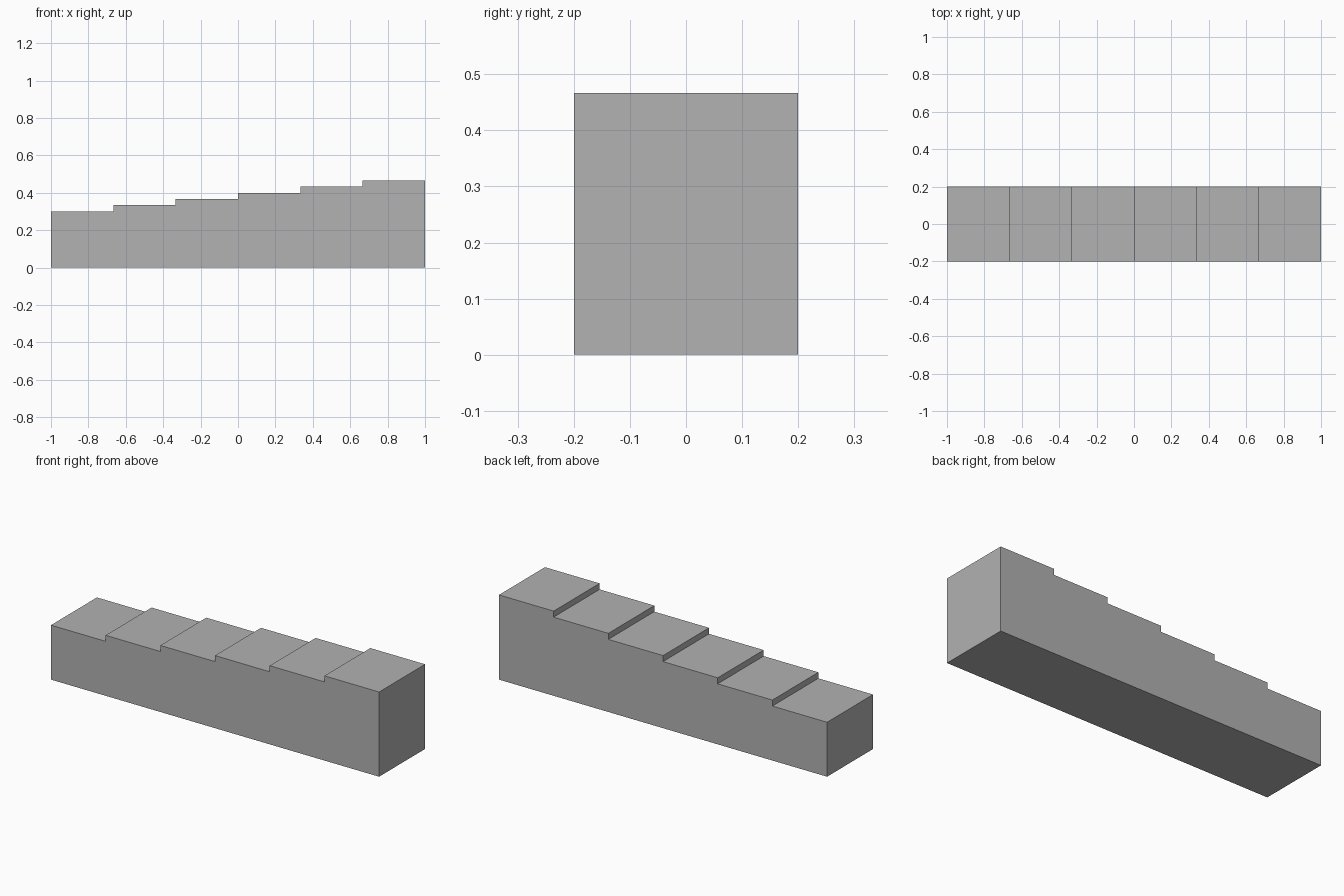
import bpy
import bmesh

cube = bpy.data.objects.get("Cube")
if cube:
    bpy.data.objects.remove(cube, do_unlink=True)

STEPS = 6
LENGTH, DEPTH = 2.0, 0.4
BASE_HEIGHT, RISE = 0.3, 1 / 30
TREAD = LENGTH / STEPS

# Plain grey material
grey = bpy.data.materials.new("plain_grey")
grey.use_nodes = True
colour = (0.445, 0.445, 0.445, 1)
grey.diffuse_color = colour
grey.node_tree.nodes["Principled BSDF"].inputs["Base Color"].default_value = colour

# Stepped side profile, rising toward +x
profile = [(LENGTH / 2, 0), (-LENGTH / 2, 0)]
for i in range(STEPS):
    x = -LENGTH / 2 + i * TREAD
    z = BASE_HEIGHT + i * RISE
    profile += [(x, z), (x + TREAD, z)]

# Extrude the profile through the depth into one solid block
bm = bmesh.new()
side = bm.faces.new([bm.verts.new((x, -DEPTH / 2, z)) for x, z in profile])
result = bmesh.ops.extrude_face_region(bm, geom=[side], use_keep_orig=True)
moved = [v for v in result["geom"] if isinstance(v, bmesh.types.BMVert)]
bmesh.ops.translate(bm, verts=moved, vec=(0, DEPTH, 0))
bmesh.ops.recalc_face_normals(bm, faces=bm.faces)

mesh = bpy.data.meshes.new("stepped_block")
bm.to_mesh(mesh)
bm.free()
mesh.materials.append(grey)
block = bpy.data.objects.new("stepped_block", mesh)
bpy.context.collection.objects.link(block)
